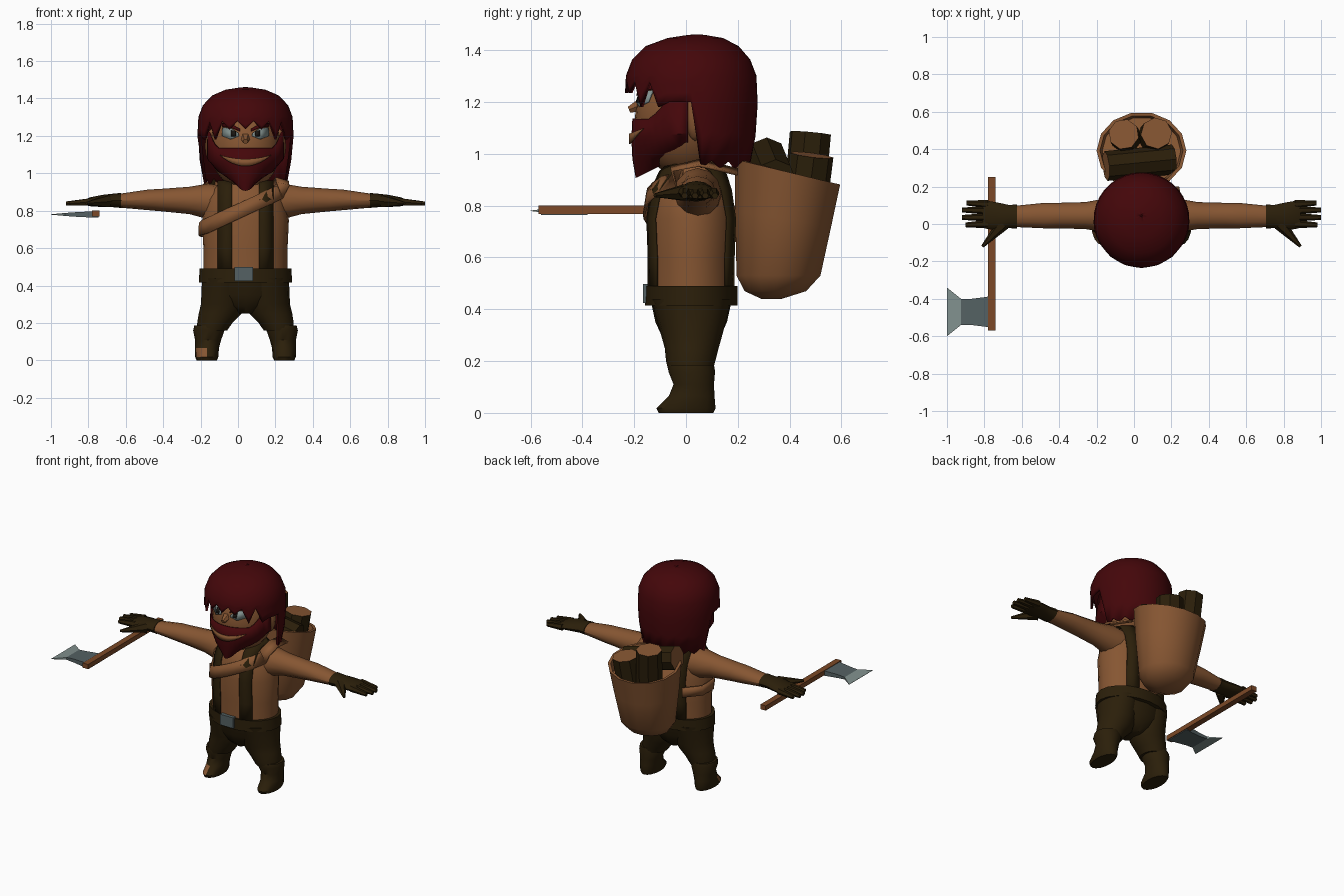
import bpy, bmesh, math
from mathutils import Vector

if "Cube" in bpy.data.objects:
    bpy.data.objects.remove(bpy.data.objects["Cube"])

CX = 0.04          # centre line of the body


def material(name, *rgb):
    m = bpy.data.materials.new(name)
    m.use_nodes = True
    m.diffuse_color = (*rgb, 1)
    bsdf = m.node_tree.nodes["Principled BSDF"]
    bsdf.inputs["Base Color"].default_value = (*rgb, 1)
    bsdf.inputs["Roughness"].default_value = 0.9
    return m


skin = material("tan skin", .24, .093, .032)
bark = material("dark brown leather", .024, .0135, .003)
hair_red = material("dark red hair", .058, .002, .003)
wood = material("handle wood", .2, .066, .02)
steel = material("dark steel", .09, .12, .125)
edge_steel = material("bright steel", .22, .28, .27)
black = material("pupil black", .01, .008, .006)


def grid(name, rows, mats, closed=False, caps=False, thick=0, rule=None):
    """Skin a list of point rows; rule(face) may pick a material index."""
    bm = bmesh.new()
    vs = [[bm.verts.new(p) for p in row] for row in rows]
    n = len(rows[0])
    for a, b in zip(vs, vs[1:]):
        for i in range(n if closed else n - 1):
            j = (i + 1) % n
            bm.faces.new((a[i], a[j], b[j], b[i]))
    if caps:
        bm.faces.new(vs[0])
        bm.faces.new(vs[-1])
    bmesh.ops.recalc_face_normals(bm, faces=bm.faces)
    for f in bm.faces:
        f.material_index = rule(f) if rule else 0
    me = bpy.data.meshes.new(name)
    bm.to_mesh(me)
    bm.free()
    ob = bpy.data.objects.new(name, me)
    bpy.context.collection.objects.link(ob)
    for m in mats:
        me.materials.append(m)
    if thick:
        mod = ob.modifiers.new("thickness", "SOLIDIFY")
        mod.thickness, mod.offset = thick, 0
    bpy.ops.object.select_all(action="DESELECT")
    ob.select_set(True)
    bpy.context.view_layer.objects.active = ob
    bpy.ops.object.shade_smooth_by_angle(angle=math.radians(40))


def circle(n):
    return [(math.cos(math.tau * i / n), math.sin(math.tau * i / n)) for i in range(n)]


def loft_z(name, rings, mats, n=16, rule=None):
    """Rings of (z, x offset, y, x radius, y radius)."""
    rows = [[(CX + cx + rx * c, cy + ry * s, z) for c, s in circle(n)]
            for z, cx, cy, rx, ry in rings]
    grid(name, rows, mats, True, True, rule=rule)


def tube(name, p0, p1, r0, r1, mats, n=8, rule=None):
    p0, p1 = Vector(p0), Vector(p1)
    q = (p1 - p0).to_track_quat("Z", "Y")
    rows = [[p + q @ Vector((r * c, r * s, 0)) for c, s in circle(n)]
            for p, r in ((p0, r0), (p1, r1))]
    grid(name, rows, mats, True, True, rule=rule)


def ellipsoid(name, centre, size, mat, n=20, m=12):
    rows = []
    for k in range(m + 1):
        t = math.pi * (0.02 + 0.96 * k / m)
        rows.append([(centre[0] + size[0] * math.sin(t) * c,
                      centre[1] + size[1] * math.sin(t) * s,
                      centre[2] + size[2] * math.cos(t)) for c, s in circle(n)])
    grid(name, rows, [mat], True, True)


def block(name, lo, hi, mat):
    rows = [[(x, lo[1], lo[2]), (x, hi[1], lo[2]), (x, hi[1], hi[2]), (x, lo[1], hi[2])]
            for x in (lo[0], hi[0])]
    grid(name, rows, [mat], True, True)


def lerp(table, z):
    for a, b in zip(table, table[1:]):
        if z <= b[0]:
            t = max(0, (z - a[0]) / (b[0] - a[0]))
            return [p + (q - p) * t for p, q in zip(a, b)]
    return table[-1]


# Torso, belt and buckle
TORSO = [(.45, 0, .02, .225, .165), (.6, 0, .02, .225, .165), (.75, 0, .02, .232, .17),
         (.86, 0, .02, .21, .155), (.92, 0, .025, .17, .13), (.955, 0, .03, .12, .1),
         (1.02, 0, .03, .09, .09)]
loft_z("torso", TORSO, [skin], n=24)
loft_z("belt", [(.415, 0, .02, .25, .178), (.49, 0, .02, .245, .178)], [bark], n=20)
block("belt_buckle", (-.02, -.166, .425), (.08, -.13, .498), steel)


def torso_y(x, z, side, gap=.008):
    _, _, cy, rx, ry = lerp(TORSO, z)
    return cy + side * (ry * math.sqrt(max(.05, 1 - (x / rx) ** 2)) + gap)


# Trousers seat
loft_z("trouser_seat", [(.25, 0, .02, .04, .07), (.29, 0, .02, .13, .11),
                        (.35, 0, .02, .21, .138), (.46, 0, .02, .232, .162)], [bark])

for s, side in ((1, "left"), (-1, "right")):
    # Legs and boots
    loft_z(side + "_trouser_leg", [(.16, s * .178, .018, .08, .085), (.2, s * .164, .018, .094, .095),
                                   (.25, s * .135, .022, .115, .104), (.3, s * .119, .022, .119, .118),
                                   (.44, s * .115, .02, .117, .155)], [bark])
    torn = lambda f: int(s < 0 and f.calc_center_median().y < -.03
                         and f.calc_center_median().x < -.17 and .02 < f.calc_center_median().z < .07)
    loft_z(side + "_boot", [(0, s * .207, 0, .054, .106), (.018, s * .207, 0, .062, .114),
                            (.065, s * .206, .022, .064, .088), (.11, s * .2, .03, .07, .078),
                            (.16, s * .196, .022, .084, .09), (.185, s * .194, .022, .08, .086)],
           [bark, skin], rule=torn)

    # Arm from shoulder to wrist, then the glove
    def limb(name, rings, mat):
        rows = [[(CX + s * x, cy + ry * c, cz + rz * t) for c, t in circle(12)]
                for x, cy, cz, ry, rz in rings]
        grid(side + name, rows, [mat], True, True)

    limb("_arm", [(.1, .04, .84, .1, .09), (.2, .045, .85, .09, .095), (.3, .045, .855, .072, .073),
                  (.45, .045, .857, .068, .06), (.52, .045, .858, .068, .055),
                  (.7, .04, .853, .055, .034)], skin)
    limb("_glove_palm", [(.665, .04, .855, .064, .04), (.71, .04, .855, .062, .036),
                         (.77, .04, .852, .075, .032), (.83, .05, .848, .075, .024),
                         (.85, .05, .846, .07, .018)], bark)
    for i, (y, reach) in enumerate([(-.005, .94), (.035, .96), (.075, .96), (.112, .935)]):
        tube(f"{side}_finger_{i + 1}", (CX + s * .82, .05 + (y - .05) * .9, .848),
             (CX + s * reach, y, .838), .023, .013, [bark], 6)
    tube(side + "_thumb", (CX + s * .74, .0, .85), (CX + s * .85, -.12, .84), .036, .008, [bark], 6)

    # Suspender running up the front, over the shoulder and down the back
    heights = [.47, .6, .75, .86, .92, .945]
    path = [(z, -1) for z in heights] + [(z, 1) for z in reversed(heights)]
    grid(side + "_suspender", [[(CX + s * x, torso_y(x, z, d), z + (.012 if z > .9 else 0))
                                for x in (.073, .11, .148)] for z, d in path], [bark], thick=.008)

    # Ear
    ellipsoid(side + "_ear", (CX + s * .175, .035, 1.145), (.042, .038, .095), skin, 10, 6)

# Basket strap: across the chest, over the left shoulder and round the right side
lower, upper = [], []
for k in range(9):
    x, z = -.215 + .4 * k / 8, .715 + .185 * k / 8
    for line, d in ((lower, -1), (upper, 1)):
        xx, zz = x - d * .014, z + d * .035
        line.append((CX + xx, torso_y(xx, zz, -1, .014), zz))
band = [[(CX - .15, .2, .66), (CX - .15, .2, .725)], [(CX - .235, .1, .66), (CX - .235, .1, .725)],
        [(CX - .245, .0, .667), (CX - .245, .0, .735)]] + [list(p) for p in zip(lower, upper)]
band += [[(CX + .235, -.055, .935), (CX + .165, -.055, .95)],
         [(CX + .23, .05, .955), (CX + .16, .05, .975)],
         [(CX + .2, .2, .92), (CX + .13, .2, .94)]]
grid("basket_strap", band, [skin], thick=.01)

# Head
HEAD, SIZE = (CX, .0, 1.14), (.19, .197, .23)
ellipsoid("head", HEAD, SIZE, skin, 24, 14)
tube("nose", (CX, -.17, 1.19), (CX, -.22, 1.17), .03, .014, [skin], 6)


def face_plate(name, outline, mat, gap):
    """Thin patch that follows the front of the head; rows of (x, z)."""
    def front(x, z):
        return -SIZE[1] * math.sqrt(1 - (x / SIZE[0]) ** 2 - ((z - HEAD[2]) / SIZE[2]) ** 2)
    grid(name, [[(CX + x, front(x, z) - gap, z) for x, z in row] for row in outline],
         [mat], thick=.005)


for s, side in ((1, "left"), (-1, "right")):
    face_plate(side + "_eye", [[(s * .035, 1.2), (s * .08, 1.182), (s * .125, 1.2)],
                               [(s * .038, 1.215), (s * .075, 1.24), (s * .122, 1.245)]], edge_steel, .005)
    face_plate(side + "_pupil", [[(s * .052, 1.198), (s * .076, 1.198)],
                                 [(s * .052, 1.226), (s * .076, 1.23)]], black, .009)
    face_plate(side + "_eyebrow", [[(s * .03, 1.225), (s * .075, 1.243), (s * .125, 1.25)],
                                   [(s * .03, 1.238), (s * .075, 1.262), (s * .125, 1.268)]], hair_red, .01)

# Hair: a cap with jagged fringe, open at the ears and long at the back
PROFILE = [(.93, .215), (1.05, .24), (1.2, .25), (1.3, .245), (1.36, .222), (1.41, .175),
           (1.44, .105), (1.452, .03)]


def hair_edge(i):
    a = min(i, 36 - i)
    if a < 7:
        return 1.28 if a % 2 else (1.235 if a < 3 else 1.18)
    return 1.2 if a < 10 else .945 + .03 * (a % 2)


rows = []
for level in range(8):
    row = []
    for i in range(36):
        low, a = hair_edge(i), math.tau * i / 36
        drop = 1.3 - low
        z = [low, low + drop * .35, low + drop * .7, 1.3, 1.36, 1.41, 1.44, 1.452][level]
        r = lerp(PROFILE, z)[1]
        row.append((CX + r * math.sin(a), .02 - r * math.cos(a) + max(0, z - 1.4) * .4, z))
    rows.append(row)
grid("hair", rows + [[(CX, .045, 1.454)] * 36], [hair_red], True, thick=.014)

# Beard with sideburns and a jutting chin, and the open mouth on it
rows = []
for z, xr, yr, lift, burn in [(1.135, .2, .203, 0, .09), (1.06, .202, .207, .02, 0),
                              (.98, .155, .203, .05, 0), (.91, .06, .192, .1, 0), (1.0, .02, .02, 0, 0)]:
    angles = [math.radians(-92 + 9.2 * i) for i in range(21)]
    rows.append([(CX + xr * math.sin(a), -yr * math.cos(a), z + lift * (1 - math.cos(a))
                  + burn * max(0, min(1, abs(a) * 2.2 - 1.9))) for a in angles])
grid("beard", rows, [hair_red], thick=.008)
xs = [-.135 + .27 * i / 12 for i in range(13)]
grid("mouth", [[(CX + x, -.21 * math.sqrt(1 - (x / .204) ** 2) - .007, z0 + k * x * x) for x in xs]
               for z0, k in ((1.038, 3.2), (1.077, 1.1))], [skin], thick=.006)

# Basket with tilted rim; the last rings turn inwards
rings = [(.44, .33, .045, .04), (.47, .345, .135, .122), (.53, .357, .178, .166),
         (.75, .375, .215, .19), (.93, .392, .24, .208), (.93, .392, .222, .19), (.86, .39, .21, .18)]
grid("basket", [[(CX + rx * c, cy + ry * s, z - (.05 * s * (z - .44) / .49 if z > .6 else 0))
                 for c, s in circle(14)] for z, cy, rx, ry in rings], [skin], True, True)

# Firewood: two upright logs and one lying across, with pale cut ends
logs = [((-.04, .455, .8), (-.055, .48, 1.08), .082), ((.1, .46, .8), (.12, .485, .995), .085),
        ((.21, .345, .9), (-.15, .31, .985), .08)]
for i, (p0, p1, r) in enumerate(logs):
    tube(f"log_{i + 1}", p0, p1, r, r, [bark, skin], 8,
         rule=lambda f: int(len(f.verts) > 4 and f.calc_center_median().x < .15))

# Axe in the right hand
block("axe_handle", (-.78, -.57, .768), (-.74, .25, .8), wood)


def blade(name, sections, mat):
    grid(name, [[(x, a, .78 + t), (x, b, .78 + t), (x, b, .78 - t), (x, a, .78 - t)]
                for x, a, b, t in sections], [mat], True, True)


blade("axe_head", [(-.745, -.56, -.38, .017), (-.79, -.55, -.39, .016), (-.87, -.54, -.4, .012),
                   (-.925, -.54, -.4, .008)], steel)
blade("axe_cutting_edge", [(-.925, -.54, -.4, .008), (-1, -.6, -.34, .001)], edge_steel)
